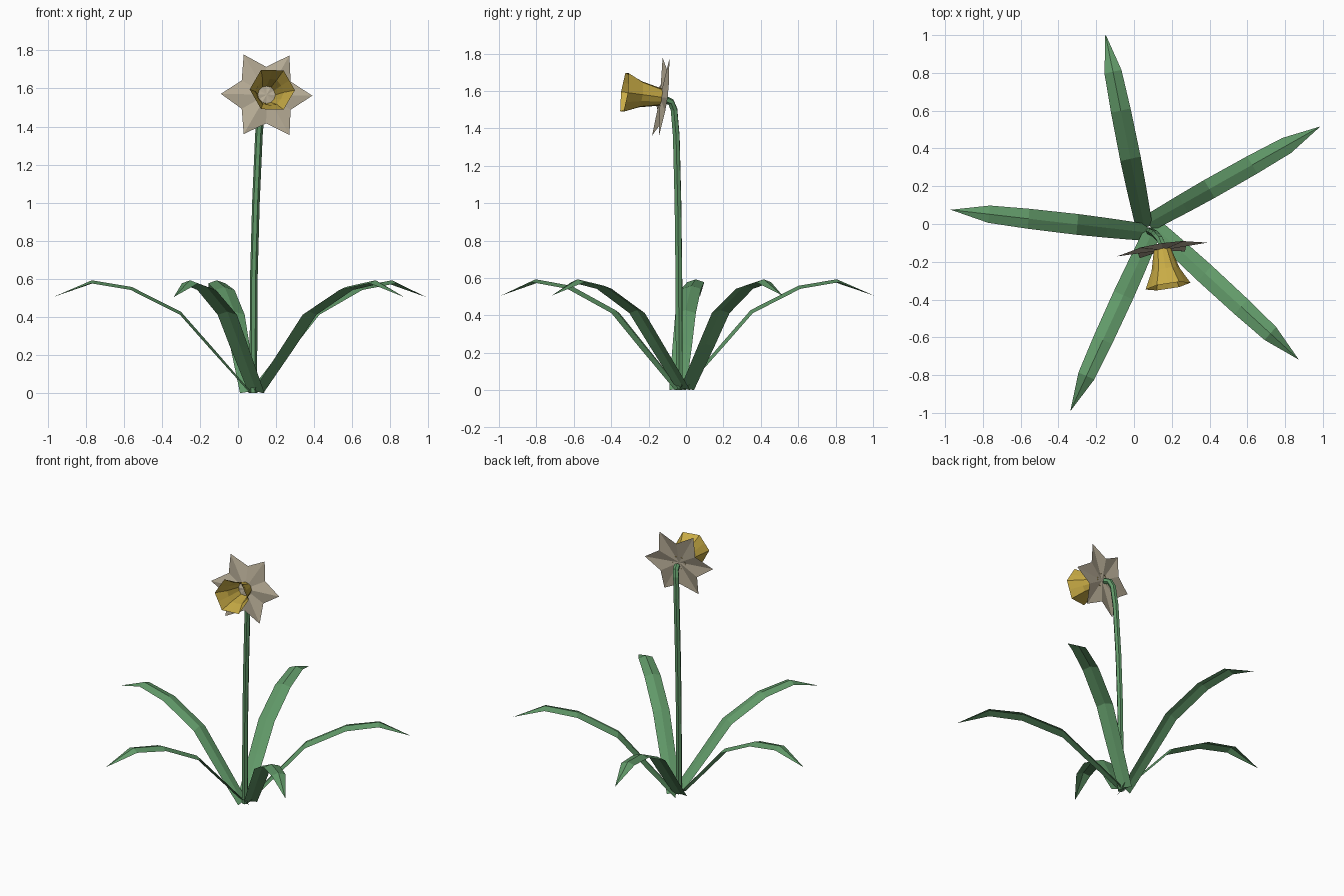
import bpy
import math
from mathutils import Matrix, Vector

if "Cube" in bpy.data.objects:
    bpy.data.objects.remove(bpy.data.objects["Cube"], do_unlink=True)


def make_material(name, rgb):
    mat = bpy.data.materials.new(name)
    mat.use_nodes = True
    mat.diffuse_color = (*rgb, 1)
    mat.node_tree.nodes["Principled BSDF"].inputs["Base Color"].default_value = (*rgb, 1)
    return mat


GREEN = make_material("leaf green", (0.12, 0.32, 0.14))
CREAM = make_material("petal cream", (0.48, 0.42, 0.31))
YELLOW = make_material("cup yellow", (0.58, 0.41, 0.06))


def make_mesh(name, verts, faces, mat, matrix):
    mesh = bpy.data.meshes.new(name)
    mesh.from_pydata(verts, [], faces)
    mesh.materials.append(mat)
    mesh.transform(matrix)
    obj = bpy.data.objects.new(name, mesh)
    bpy.context.collection.objects.link(obj)
    return obj


# Leaves: five arching blades with a raised midrib, (distance, height, half width)
ARCH = [(0.01, 0, 0.045), (0.22, 0.24, 0.052), (0.38, 0.42, 0.055),
        (0.64, 0.55, 0.053), (0.85, 0.585, 0.046)]
TIP = Vector((1.055, 0, 0.505))


def make_leaf(name, angle):
    verts = []
    for r, z, w in ARCH:
        shift = 0.024 * (1 - r / TIP.x)
        fold = 0.008
        verts += [(r, shift - w, max(z - fold, 0)), (r, shift, z + fold),
                  (r, shift + w, max(z - fold, 0))]
    verts.append(TIP)
    faces = []
    for i in range(len(ARCH) - 1):
        for side in (0, 1):
            a = 3 * i + side
            faces.append((a, a + 3, a + 4, a + 1))
    last, tip = 3 * len(ARCH) - 3, len(verts) - 1
    faces += [(last, tip, last + 1), (last + 1, tip, last + 2)]
    place = Matrix.Translation((0.08, -0.022, 0)) @ Matrix.Rotation(angle, 4, "Z")
    return make_mesh(name, verts, faces, GREEN, place)


for k in range(5):
    make_leaf(f"leaf_{k + 1}", math.radians(30.7 + 72 * k))

# Stem: six-sided tube that nods toward the flower
curve = bpy.data.curves.new("stem", "CURVE")
curve.dimensions = "3D"
curve.bevel_depth = 0.02
curve.bevel_resolution = 1
curve.use_fill_caps = True
path = [(0.08, -0.036, 0), (0.083, -0.038, 0.6), (0.094, -0.043, 1.0),
        (0.11, -0.052, 1.36), (0.122, -0.064, 1.5), (0.136, -0.08, 1.54),
        (0.15, -0.115, 1.556)]
spline = curve.splines.new("POLY")
spline.points.add(len(path) - 1)
for point, co in zip(spline.points, path):
    point.co = (*co, 1)
spline.use_smooth = False
curve.materials.append(GREEN)
stem = bpy.data.objects.new("stem", curve)
bpy.context.collection.objects.link(stem)
bpy.ops.object.select_all(action="DESELECT")
stem.select_set(True)
bpy.context.view_layer.objects.active = stem
bpy.ops.object.convert(target="MESH")

# Flower frame: local z points out of the bloom
out = Vector((0.155, -1, 0.135)).normalized()
across = (Vector((1, 0, 0)) - out * out.x).normalized()
up = out.cross(across)
bloom = Matrix.Translation((0.15, -0.135, 1.567)) @ Matrix((across, up, out)).transposed().to_4x4()


def polar(radius, angle, z):
    return (radius * math.cos(angle), radius * math.sin(angle), z)


# Petals: six-pointed star, creased from tips to centre
star = [polar(0.15 if i % 2 else 0.243, math.pi * i / 6, -0.014 if i % 2 else 0)
        for i in range(12)]
make_mesh("petals", star + [(0, 0, 0.004)],
          [(i, (i + 1) % 12, 12) for i in range(12)], CREAM, bloom)

# Cup: round at the throat, opening to a hexagonal rim
SIDES = 12
rings = [(0.046, 0.0, 1.0), (0.075, 0.11, 0.93), (0.12, 0.198, math.cos(math.pi / 6))]
cup = [polar(r * (flat if i % 2 else 1), 2 * math.pi * i / SIDES, z)
       for r, z, flat in rings for i in range(SIDES)]
cup_faces = [(j * SIDES + i, j * SIDES + (i + 1) % SIDES,
              (j + 1) * SIDES + (i + 1) % SIDES, (j + 1) * SIDES + i)
             for j in range(len(rings) - 1) for i in range(SIDES)]
make_mesh("cup", cup, cup_faces, YELLOW, bloom)
